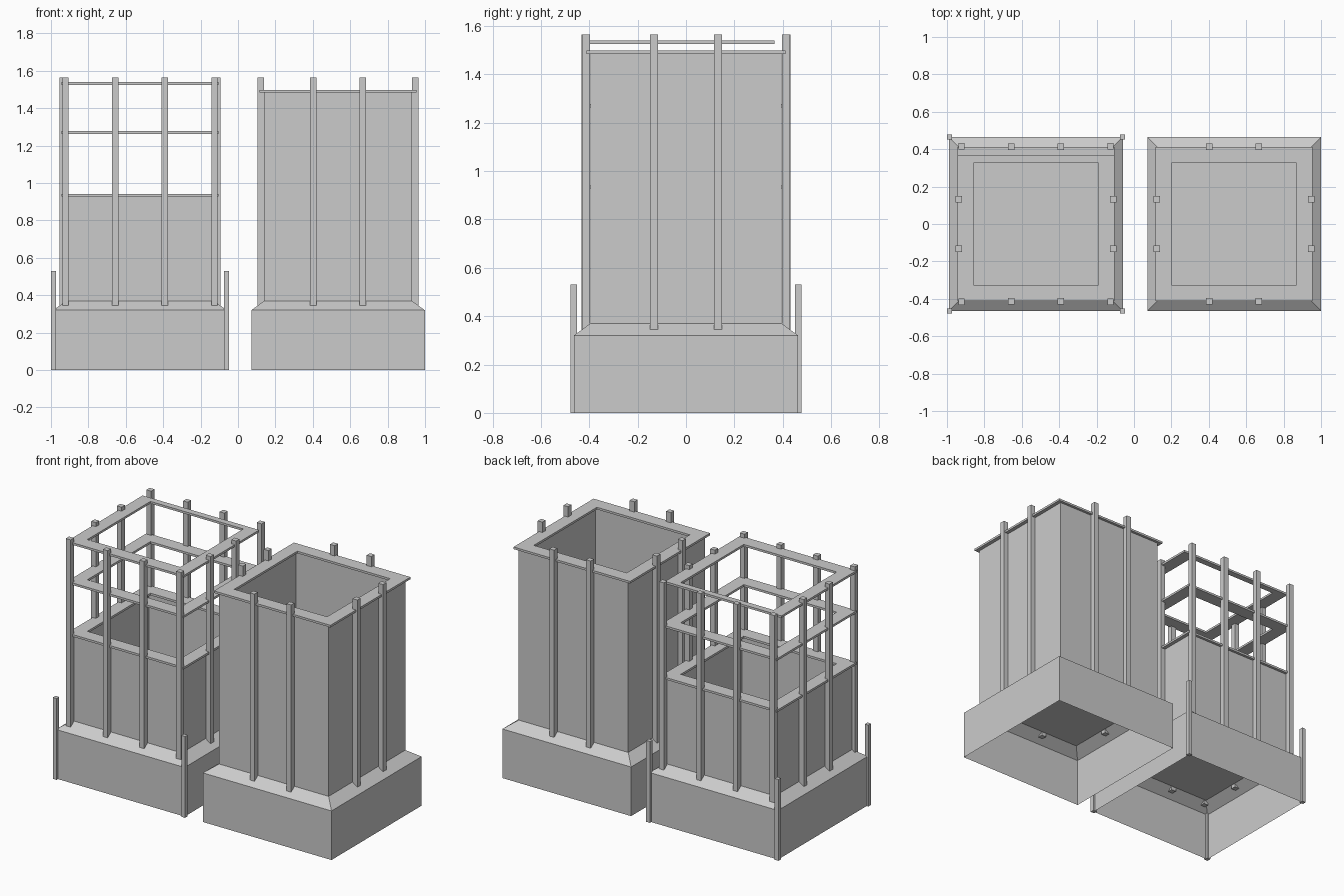
import bpy
import bmesh

cube = bpy.data.objects.get("Cube")
if cube:
    bpy.data.objects.remove(cube, do_unlink=True)

# Single plain grey
grey = bpy.data.materials.new("plain_grey")
grey.use_nodes = True
colour = (0.6, 0.6, 0.6, 1)
grey.diffuse_color = colour
grey.node_tree.nodes["Principled BSDF"].inputs["Base Color"].default_value = colour


def finish(name, bm, location):
    mesh = bpy.data.meshes.new(name)
    bm.to_mesh(mesh)
    bm.free()
    mesh.materials.append(grey)
    obj = bpy.data.objects.new(name, mesh)
    obj.location = location
    bpy.context.collection.objects.link(obj)
    return obj


def loft(name, cx, sections, closed=False, floor=False):
    """Join rectangles given as (x0, x1, y0, y1, z) from bottom to top."""
    bm = bmesh.new()
    loops = []
    for x0, x1, y0, y1, z in sections:
        corners = ((x0, y0), (x1, y0), (x1, y1), (x0, y1))
        loops.append([bm.verts.new((x, y, z)) for x, y in corners])
    pairs = list(zip(loops, loops[1:]))
    if closed:
        pairs.append((loops[-1], loops[0]))
    for low, high in pairs:
        for i in range(4):
            j = (i + 1) % 4
            bm.faces.new((low[i], low[j], high[j], high[i]))
    if floor:
        bm.faces.new(loops[0][::-1])
    return finish(name, bm, (cx, 0, 0))


def square(half, z):
    return (-half, half, -half, half, z)


def post(name, x, y, z0, z1, width):
    bm = bmesh.new()
    bmesh.ops.create_cube(bm, size=1)
    bmesh.ops.scale(bm, vec=(width, width, z1 - z0), verts=bm.verts)
    return finish(name, bm, (x, y, (z0 + z1) / 2))


def rim(name, cx, z, back=0.412):
    outer = (-0.42, 0.42, -0.412, back)
    inner = (-0.335, 0.335, -0.325, 0.325)
    low, high = z - 0.007, z + 0.007
    loft(name, cx, [outer + (low,), outer + (high,), inner + (high,), inner + (low,)], closed=True)


POST_LOW, POST_TOP, POST_WIDTH = 0.345, 1.565, 0.034
SIDES = (-1, 1)


def tower(prefix, cx, wall_top):
    # Hollow plinth with a sloping shoulder
    loft(prefix + "_base", cx, [square(0.464, 0), square(0.464, 0.32), square(0.395, 0.37)])
    # Open-topped thin-walled box
    loft(prefix + "_body", cx, [square(0.395, 0.37), square(0.395, wall_top)], floor=True)
    rim(prefix + "_rim", cx, wall_top)
    # Two upright posts on each face
    for s in SIDES:
        for t in SIDES:
            post(prefix + "_front_back_post", cx + s * 0.132, t * 0.413, POST_LOW, POST_TOP, POST_WIDTH)
            post(prefix + "_side_post", cx + s * 0.413, t * 0.132, POST_LOW, POST_TOP, POST_WIDTH)


# Fully walled tower
tower("tall_tower", 0.535, 1.491)

# Half-walled tower with an open frame above
FRAME_X = -0.524
tower("frame_tower", FRAME_X, 0.934)
rim("frame_middle_ring", FRAME_X, 1.27)
rim("frame_top_ring", FRAME_X, 1.532, back=0.366)
for s in SIDES:
    for t in SIDES:
        post("frame_corner_post", FRAME_X + s * 0.398, t * 0.415, POST_LOW, POST_TOP, POST_WIDTH)
        post("base_corner_stake", FRAME_X + s * 0.463, t * 0.464, 0, 0.53, 0.027)
